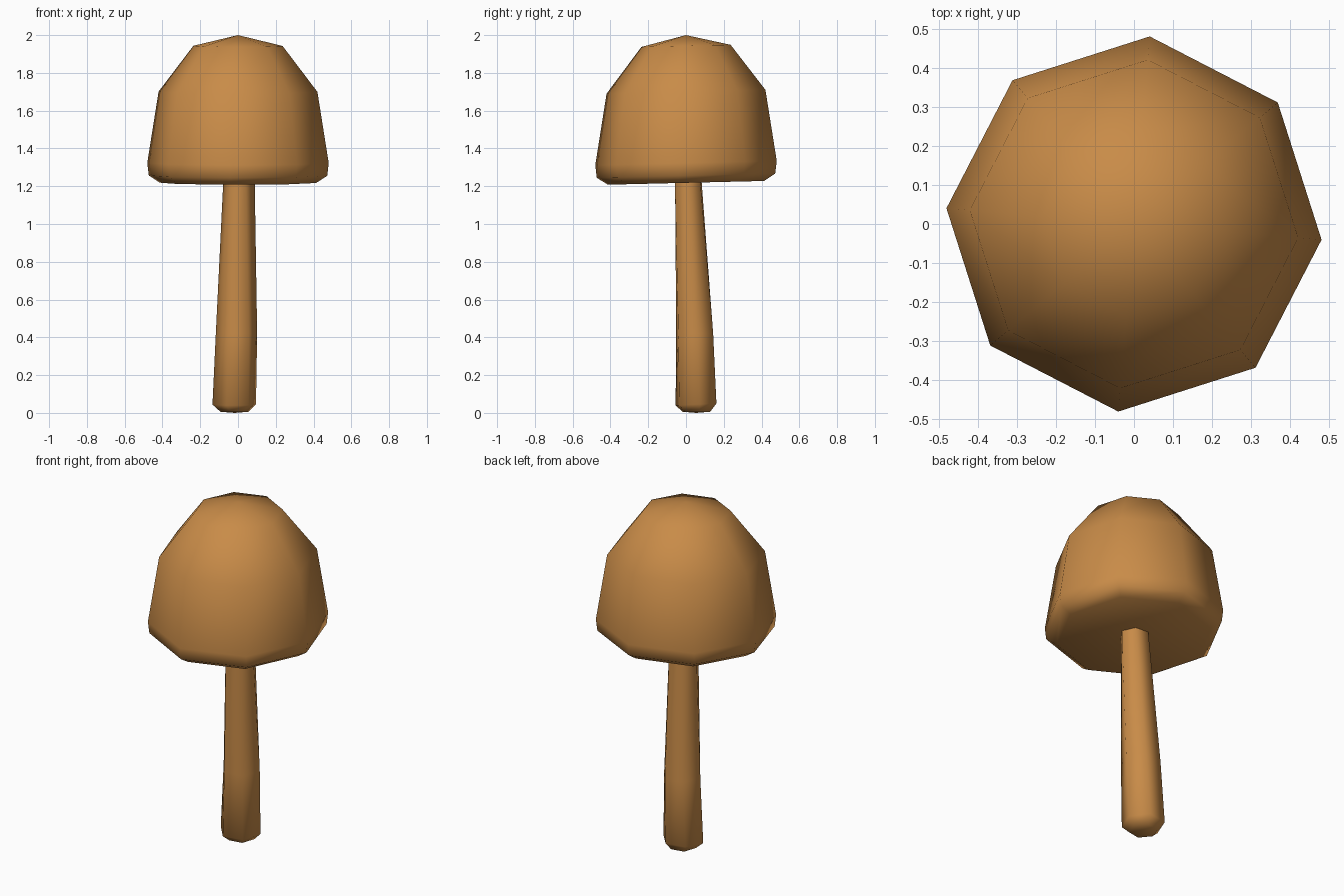
import bpy, bmesh, math

if "Cube" in bpy.data.objects:
    bpy.data.objects.remove(bpy.data.objects["Cube"])

brown = bpy.data.materials.new("warm_brown")
brown.diffuse_color = (0.58, 0.26, 0.065, 1)
brown.use_nodes = True
brown.node_tree.nodes["Principled BSDF"].inputs["Base Color"].default_value = brown.diffuse_color


def loft(name, sides, rings, bottom, top):
    """Skin rings of (cx, cy, z, rx, ry, turn, tilt) and close both ends with fans."""
    bm = bmesh.new()
    loops = []
    for cx, cy, z, rx, ry, turn, tilt in rings:
        loop = []
        for i in range(sides):
            a = math.radians(turn) + 2 * math.pi * i / sides
            y = ry * math.sin(a)
            loop.append(bm.verts.new((cx + rx * math.cos(a), cy + y, z + tilt * y)))
        loops.append(loop)
    ends = bm.verts.new(bottom), bm.verts.new(top)
    for i in range(sides):
        j = (i + 1) % sides
        for lo, hi in zip(loops, loops[1:]):
            bm.faces.new((lo[i], lo[j], hi[j], hi[i]))
        bm.faces.new((ends[0], loops[0][j], loops[0][i]))
        bm.faces.new((ends[1], loops[-1][i], loops[-1][j]))
    for f in bm.faces:
        f.smooth = True
    bmesh.ops.recalc_face_normals(bm, faces=bm.faces)
    me = bpy.data.meshes.new(name)
    bm.to_mesh(me)
    bm.free()
    me.materials.append(brown)
    ob = bpy.data.objects.new(name, me)
    bpy.context.collection.objects.link(ob)
    return ob


# Mushroom cap: eight-sided dome, slightly tilted, flat underside
cap_profile = [(0.415, 1.218), (0.474, 1.256), (0.482, 1.323),
               (0.422, 1.70), (0.237, 1.943)]
loft("cap", 8, [(0, 0, z, r, r, -4.8, 0.024) for r, z in cap_profile],
     (0, 0, 1.218), (0, 0, 2.0))

# Stem: leaning, slightly twisting six-sided taper with a bevelled foot
loft("stem", 6, [
    (-0.018, 0.055, 0.006, 0.076, 0.078, 10, 0.0),
    (-0.020, 0.053, 0.045, 0.117, 0.115, 10, 0.05),
    (-0.008, 0.046, 0.42, 0.110, 0.107, 6, 0.0),
    (0.005, 0.013, 1.21, 0.084, 0.078, -5, 0.0),
    (0.005, 0.012, 1.25, 0.083, 0.077, -5, 0.0),
], (-0.018, 0.055, 0.0), (0.005, 0.012, 1.25))
